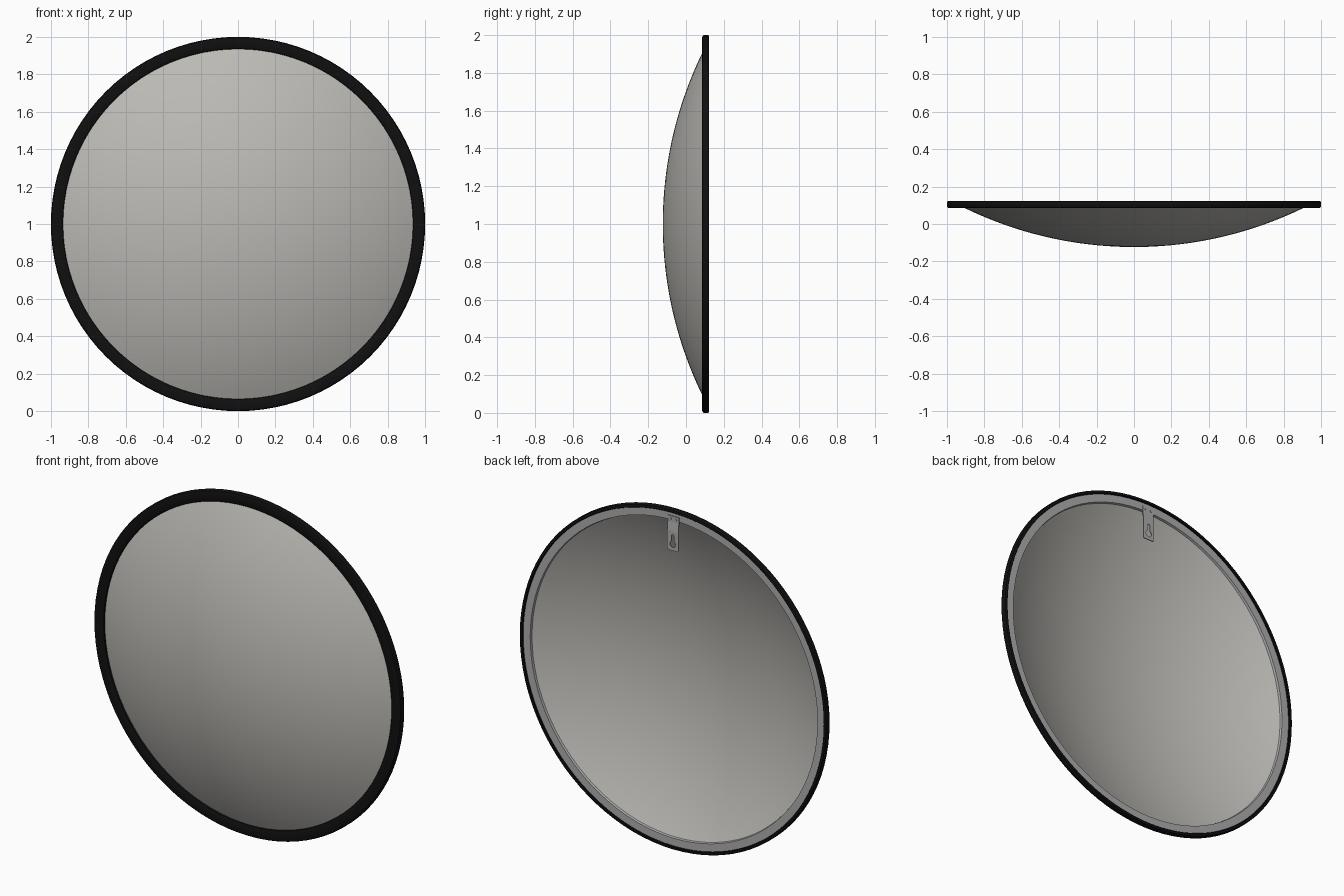
import bpy
import bmesh
from math import pi, sin, cos, sqrt
from mathutils import Matrix, Vector

if "Cube" in bpy.data.objects:
    bpy.data.objects.remove(bpy.data.objects["Cube"])

CENTRE = Vector((0, 0, 1))
SEGMENTS = 96


def material(name, colour, roughness=0.5):
    mat = bpy.data.materials.new(name)
    mat.use_nodes = True
    mat.diffuse_color = (*colour, 1)
    shader = mat.node_tree.nodes["Principled BSDF"]
    shader.inputs["Base Color"].default_value = (*colour, 1)
    shader.inputs["Roughness"].default_value = roughness
    return mat


def finish(bm, name, mat, angle=0.6):
    bmesh.ops.recalc_face_normals(bm, faces=bm.faces)
    mesh = bpy.data.meshes.new(name)
    bm.to_mesh(mesh)
    bm.free()
    mesh.materials.append(mat)
    obj = bpy.data.objects.new(name, mesh)
    bpy.context.collection.objects.link(obj)
    bpy.ops.object.select_all(action="DESELECT")
    obj.select_set(True)
    bpy.context.view_layer.objects.active = obj
    bpy.ops.object.shade_smooth_by_angle(angle=angle)
    return obj


def lathe(name, profile, mat, closed=False):
    """Spin (radius, y) points round the y axis through the centre."""
    bm = bmesh.new()
    verts = [bm.verts.new((r, y, 1)) for r, y in profile]
    edges = [bm.edges.new(pair) for pair in zip(verts, verts[1:])]
    if closed:
        edges.append(bm.edges.new((verts[-1], verts[0])))
    bmesh.ops.spin(bm, geom=verts + edges, cent=CENTRE, axis=(0, 1, 0),
                   angle=2 * pi, steps=SEGMENTS)
    bmesh.ops.remove_doubles(bm, verts=bm.verts, dist=0.0001)
    return finish(bm, name, mat)


mirror_grey = material("mirror grey", (0.50, 0.49, 0.46), 0.3)
steel_grey = material("steel grey", (0.42, 0.42, 0.42))
rubber_black = material("rubber black", (0.005, 0.005, 0.005))

# Convex mirror: a shallow spherical cap, open at the back
RADIUS, EDGE, FRONT, RINGS = 2.07, 0.937, -0.123, 24
cap = [(EDGE * i / RINGS,
        FRONT + RADIUS - sqrt(RADIUS ** 2 - (EDGE * i / RINGS) ** 2))
       for i in range(RINGS + 1)]
lathe("mirror_dome", cap, mirror_grey)

# Flat steel flange seen inside the rim from behind
lathe("back_flange", [(0.932, 0.1), (0.935, 0.113), (0.983, 0.113), (0.983, 0.1)],
      steel_grey)

# Rubber rim that wraps the outer edge
lathe("rubber_rim",
      [(0.935, 0.098), (0.937, 0.089), (0.944, 0.085), (0.988, 0.085),
       (0.996, 0.088), (1.0, 0.095), (1.0, 0.115), (0.997, 0.121),
       (0.991, 0.123), (0.983, 0.123), (0.980, 0.119), (0.980, 0.105)],
      rubber_black, closed=True)


# Hanging bracket: a bent strip with a keyhole in its lower leg
def arc(x, z, r, start, end, steps=12):
    return [(x + r * cos(start + (end - start) * i / steps),
             z + r * sin(start + (end - start) * i / steps))
            for i in range(steps + 1)]


def box(bm, corner_a, corner_b, shear=0):
    a, b = Vector(corner_a), Vector(corner_b)
    size = b - a
    made = bmesh.ops.create_cube(bm, size=1, matrix=Matrix.Translation((a + b) / 2)
                                 @ Matrix.Diagonal((*size, 1)))["verts"]
    for v in made:
        v.co.y += shear * (b.z - v.co.z) / size.z


HALF, BOTTOM, BEND, TOP, THICK = 0.036, 1.76, 1.875, 1.96, 0.005
bm = bmesh.new()
box(bm, (-HALF, 0.113, 1.925), (HALF, 0.113 + THICK, TOP))
box(bm, (-HALF, 0.113, BEND), (HALF, 0.113 + THICK, 1.925), shear=0.005)
for side in (-1, 1):
    bmesh.ops.create_cone(
        bm, cap_ends=True, segments=12, radius1=0.006, radius2=0.005, depth=0.004,
        matrix=Matrix.Translation((side * 0.018, 0.119, 1.943))
        @ Matrix.Rotation(-pi / 2, 4, "X"))
finish(bm, "bracket_top", steel_grey, 0.5)

corner = 0.008
outline = [(-HALF, BEND)]
outline += arc(-HALF + corner, BOTTOM + corner, corner, pi, 1.5 * pi, 4)
outline += arc(HALF - corner, BOTTOM + corner, corner, 1.5 * pi, 2 * pi, 4)
outline += [(HALF, BEND)]
keyhole = arc(0, 1.846, 0.009, 0, pi, 8) + arc(0, 1.798, 0.019, 0.66 * pi, 2.34 * pi, 20)

curve = bpy.data.curves.new("bracket_leg", "CURVE")
curve.dimensions = "2D"
curve.fill_mode = "BOTH"
curve.extrude = THICK / 2
for points in (outline, keyhole):
    spline = curve.splines.new("POLY")
    spline.points.add(len(points) - 1)
    spline.use_cyclic_u = True
    for point, (x, z) in zip(spline.points, points):
        point.co = (x, z, 0, 1)
leg = bpy.data.objects.new("bracket_leg", curve)
leg.location.y = 0.118 + THICK / 2
leg.rotation_euler.x = pi / 2
curve.materials.append(steel_grey)
bpy.context.collection.objects.link(leg)
bpy.ops.object.select_all(action="DESELECT")
leg.select_set(True)
bpy.context.view_layer.objects.active = leg
bpy.ops.object.convert(target="MESH")
